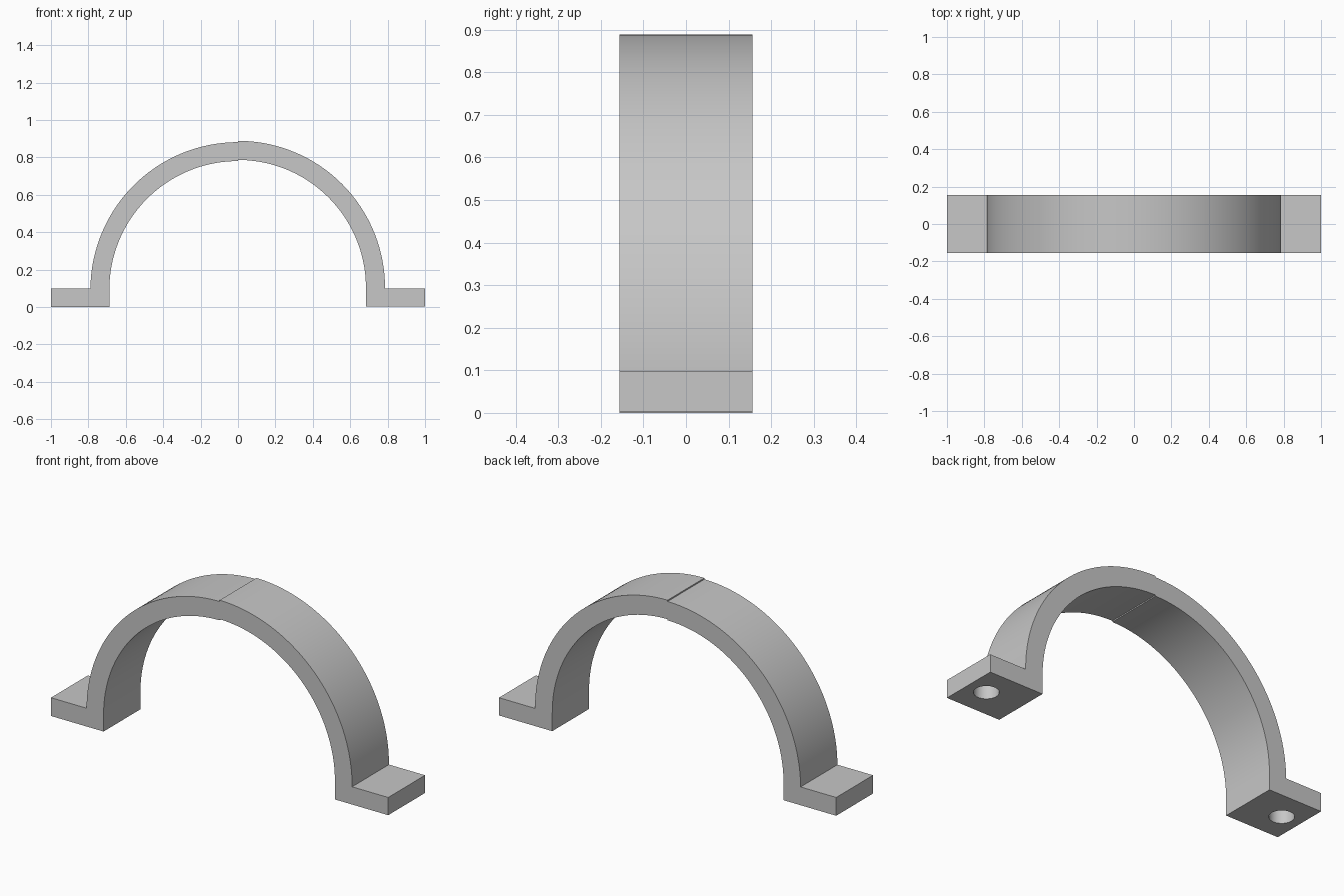
import bpy, bmesh, math

cube = bpy.data.objects.get("Cube")
if cube:
    bpy.data.objects.remove(cube, do_unlink=True)

HALF_DEPTH = 0.156
FOOT_TOP = 0.098
ARC_STEPS = 48

grey = bpy.data.materials.new("plain grey")
grey.use_nodes = True
COLOUR = (0.57, 0.57, 0.57, 1)
grey.diffuse_color = COLOUR
grey.node_tree.nodes["Principled BSDF"].inputs["Base Color"].default_value = COLOUR


def arc(radius, centre_z, start):
    """Points from the given start angle up to the crown."""
    step = (math.pi / 2 - start) / ARC_STEPS
    return [(radius * math.cos(start + i * step),
             centre_z + radius * math.sin(start + i * step))
            for i in range(ARC_STEPS + 1)]


def clamp_half(name, side, outer, inner, centre_z, bottom):
    # Side profile: foot, outer arc to the crown, inner arc back down
    start = math.asin((max(FOOT_TOP, centre_z) - centre_z) / outer)
    profile = [(inner, bottom), (1, bottom), (1, FOOT_TOP)]
    if FOOT_TOP < centre_z:
        profile.append((outer, FOOT_TOP))
    profile += arc(outer, centre_z, start) + arc(inner, centre_z, 0)[::-1]

    bm = bmesh.new()
    face = bm.faces.new([bm.verts.new((side * x, -HALF_DEPTH, z)) for x, z in profile])
    ext = bmesh.ops.extrude_face_region(bm, geom=[face])
    moved = [v for v in ext["geom"] if isinstance(v, bmesh.types.BMVert)]
    bmesh.ops.translate(bm, verts=moved, vec=(0, 2 * HALF_DEPTH, 0))
    bmesh.ops.recalc_face_normals(bm, faces=bm.faces)
    mesh = bpy.data.meshes.new(name)
    bm.to_mesh(mesh)
    bm.free()
    mesh.materials.append(grey)
    obj = bpy.data.objects.new(name, mesh)
    bpy.context.collection.objects.link(obj)

    # Blind screw hole in the underside of the foot
    bpy.ops.mesh.primitive_cylinder_add(vertices=48, radius=0.06, depth=0.18,
                                        location=(side * 0.893, 0, 0))
    cutter = bpy.context.object
    cutter.name = "hole_cutter"
    cutter.hide_render = True
    cutter.data.materials.append(grey)
    mod = obj.modifiers.new("screw_hole", "BOOLEAN")
    mod.operation = "DIFFERENCE"
    mod.solver = "EXACT"
    mod.object = cutter
    bpy.ops.object.select_all(action="DESELECT")
    obj.select_set(True)
    bpy.context.view_layer.objects.active = obj
    bpy.ops.object.modifier_apply(modifier=mod.name)
    bpy.data.objects.remove(cutter, do_unlink=True)
    bpy.ops.object.shade_smooth_by_angle(angle=math.radians(30))


# The two halves meet at the crown with a slight step
clamp_half("left_clamp_half", 1, 0.786, 0.684, 0.102, 0.003)
clamp_half("right_clamp_half", -1, 0.789, 0.688, 0.092, 0)
